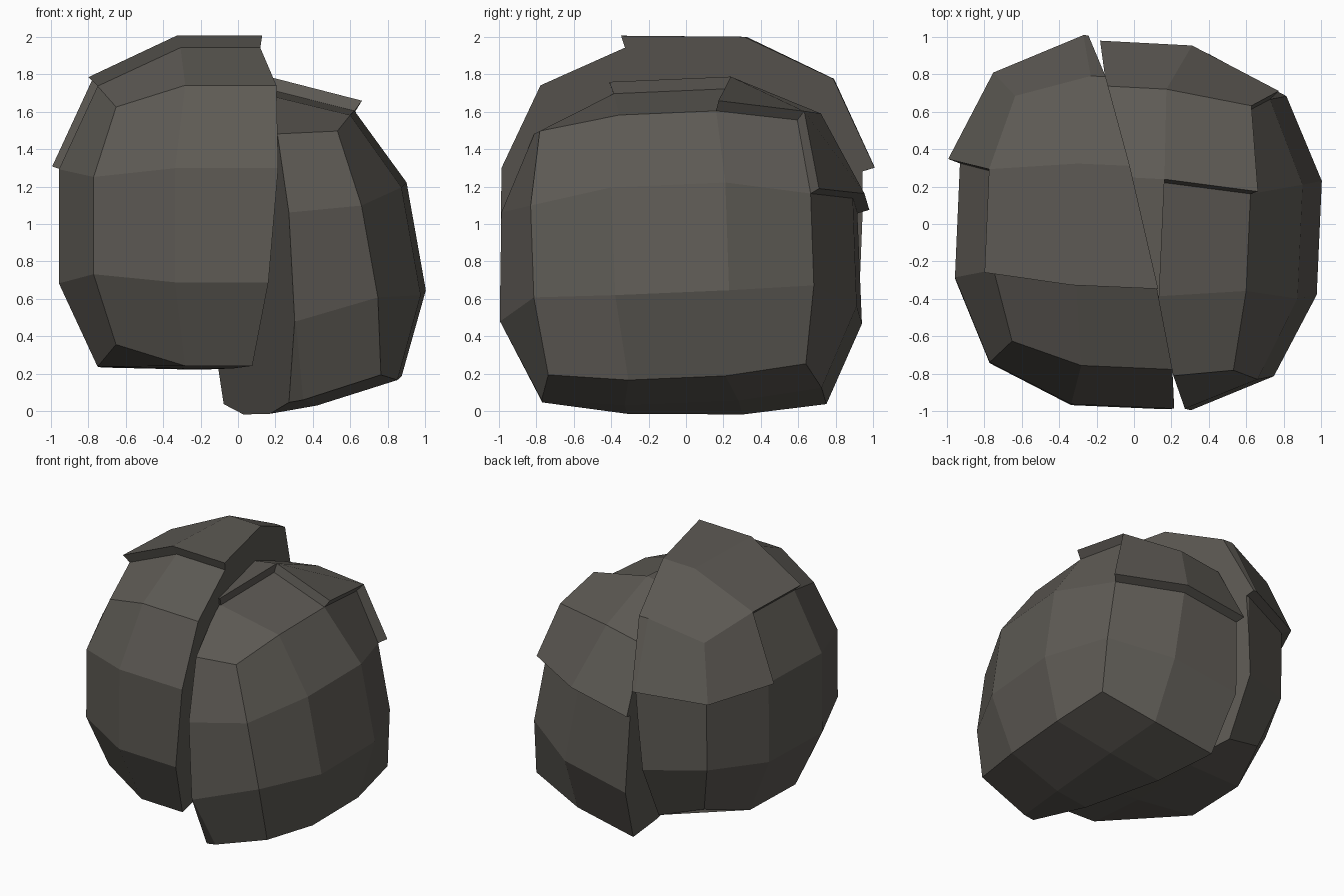
import bpy
import bmesh
from math import radians
from mathutils import Euler, Matrix, Vector

if "Cube" in bpy.data.objects:
    bpy.data.objects.remove(bpy.data.objects["Cube"], do_unlink=True)

stone = bpy.data.materials.new("dark warm grey")
stone.use_nodes = True
stone.diffuse_color = (0.11, 0.102, 0.089, 1)
bsdf = stone.node_tree.nodes["Principled BSDF"]
bsdf.inputs["Base Color"].default_value = stone.diffuse_color
bsdf.inputs["Roughness"].default_value = 0.9

# Rounding: coordinates of face and edge points of the block
FACE, EDGE = 0.955, 0.75
INNER = {1: 0.305, 2: 0.26}


def rounded(co, corner, floor):
    n = sum(abs(c) > 0.9 for c in co)
    outer = (FACE, EDGE, corner)[n - 1]
    p = Vector([(outer if abs(c) > 0.9 else INNER[n]) * (1 if c > 0 else -1) for c in co])
    p.z = max(p.z, floor)  # flattened underside
    return p


def make_half(name, is_cap, corner, floor, tilt, centre, height, cut_point, cut_normal):
    bm = bmesh.new()
    bmesh.ops.create_cube(bm, size=2)
    bmesh.ops.subdivide_edges(bm, edges=bm.edges[:], cuts=2, use_grid_fill=True)
    cap = [f for f in bm.faces if is_cap(f.calc_center_median())]
    for v in bm.verts:
        v.co = rounded(v.co, corner, floor)

    # Raised shell over the top and back
    shell = bmesh.ops.extrude_face_region(bm, geom=cap)["geom"]
    for v in shell:
        if isinstance(v, bmesh.types.BMVert):
            v.co += v.co.normalized() * 0.07
    left_over = [f for f in cap if f.is_valid]
    if left_over:
        bmesh.ops.delete(bm, geom=left_over, context='FACES')

    # Lean the block, then split it with a flat plane
    turn = Euler([radians(a) for a in tilt]).to_matrix().to_4x4()
    bm.transform(Matrix.Translation(centre) @ turn @ Matrix.Diagonal((1, 1, height, 1)))
    cut = bmesh.ops.bisect_plane(bm, geom=bm.verts[:] + bm.edges[:] + bm.faces[:],
                                 plane_co=cut_point, plane_no=cut_normal, clear_outer=True)
    rim = [e for e in cut["geom_cut"] if isinstance(e, bmesh.types.BMEdge)]
    bmesh.ops.holes_fill(bm, edges=rim, sides=0)
    bmesh.ops.recalc_face_normals(bm, faces=bm.faces[:])

    mesh = bpy.data.meshes.new(name)
    bm.to_mesh(mesh)
    bm.free()
    mesh.materials.append(stone)
    obj = bpy.data.objects.new(name, mesh)
    bpy.context.collection.objects.link(obj)


# Shell layouts on the three-by-three cells of each face
def wide_shell(c):
    top = c.z > 0.9 and c.y > -0.4
    back = c.y > 0.9 and c.z > 0.4
    side = c.x < -0.9 and c.y > 0.4 and c.z > 0.4
    return top or back or side


def stepped_shell(c):
    top = c.z > 0.9 and (c.y > 0.4 or (c.y > -0.4 and c.x < 0.4))
    back = c.y > 0.9 and c.z > 0.4
    return top or back


make_half("right_half", wide_shell, 0.635, -0.76, (-0.5, 0, -2.5), (0.01, -0.025, 0.985), 1,
          (-0.125, 0, 0), (1, 0.23, -0.087))
make_half("left_half", stepped_shell, 0.69, -0.81, (2.5, -10, -3), (0, -0.035, 0.755), 0.96,
          (0.098, 0, 0), (-1, -0.23, -0.05))
